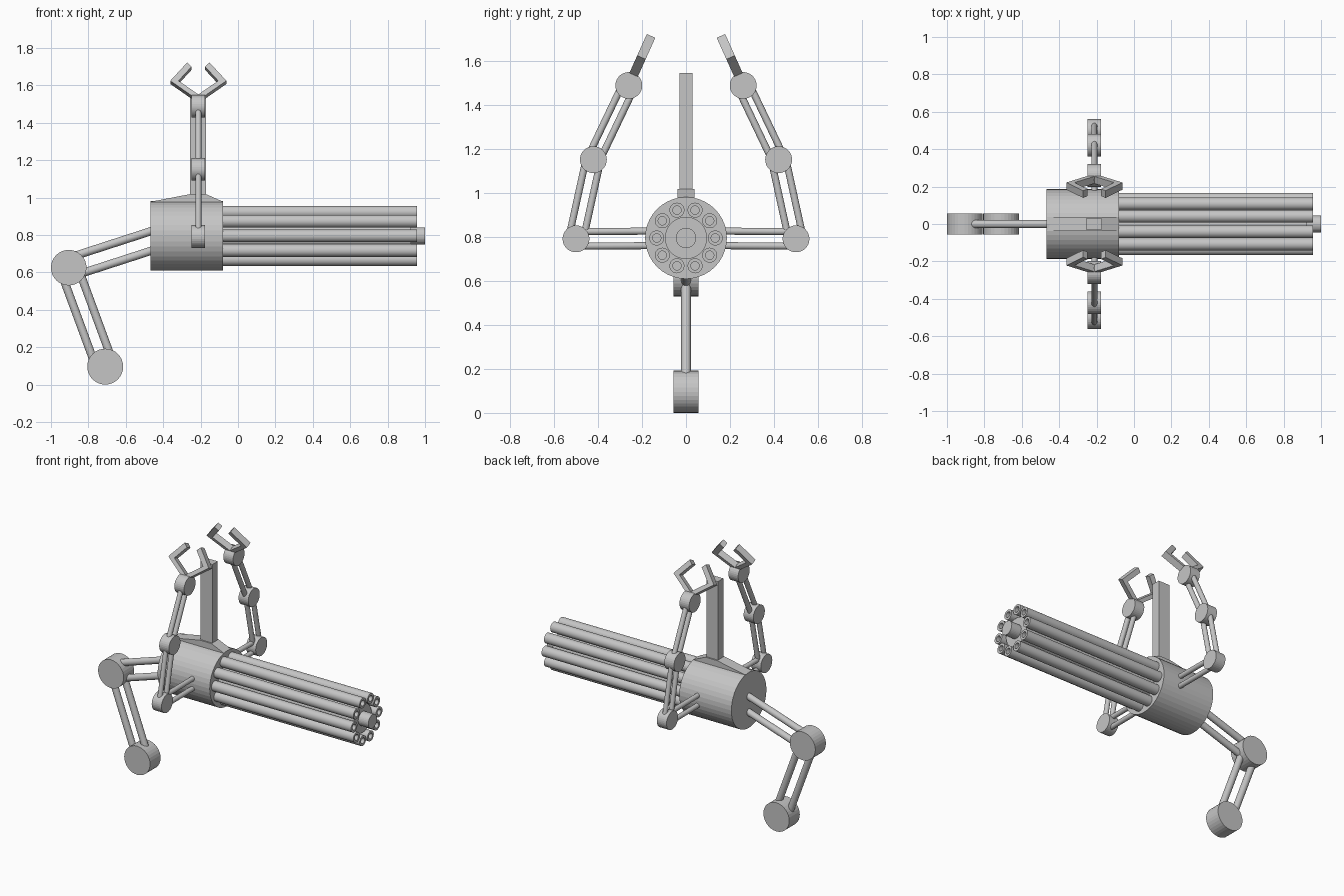
import bpy, bmesh, math
from mathutils import Vector

if "Cube" in bpy.data.objects:
    bpy.data.objects.remove(bpy.data.objects["Cube"])

grey = bpy.data.materials.new("gunmetal grey")
grey.diffuse_color = (0.56, 0.56, 0.56, 1)
grey.use_nodes = True
grey.node_tree.nodes["Principled BSDF"].inputs["Base Color"].default_value = grey.diffuse_color


def finish(bm, name):
    bmesh.ops.recalc_face_normals(bm, faces=bm.faces)
    me = bpy.data.meshes.new(name)
    bm.to_mesh(me)
    bm.free()
    me.materials.append(grey)
    ob = bpy.data.objects.new(name, me)
    bpy.context.collection.objects.link(ob)
    return ob


def cylinder(name, a, b, r, sides=32):
    """Capped cylinder from point a to point b."""
    a, b = Vector(a), Vector(b)
    bm = bmesh.new()
    bmesh.ops.create_cone(bm, cap_ends=True, segments=sides, radius1=r, radius2=r, depth=(b - a).length)
    rot = (b - a).to_track_quat('Z', 'Y').to_matrix().to_4x4()
    bmesh.ops.transform(bm, matrix=rot, verts=bm.verts)
    bmesh.ops.translate(bm, vec=(a + b) / 2, verts=bm.verts)
    return finish(bm, name)


def smooth(ob):
    for p in ob.data.polygons:
        p.use_smooth = len(p.vertices) == 4
    return ob


def prism(name, outline, thick):
    """Extrude an outline of 3D points by the vector thick, centred."""
    t = Vector(thick)
    bm = bmesh.new()
    face = bm.faces.new([bm.verts.new(Vector(p) - t / 2) for p in outline])
    ext = bmesh.ops.extrude_face_region(bm, geom=[face])
    bmesh.ops.translate(bm, vec=t, verts=[v for v in ext['geom'] if isinstance(v, bmesh.types.BMVert)])
    return finish(bm, name)


def twin_rods(name, a, b, axis, gap, r):
    """Two parallel rods, offset either side of the line a-b."""
    a, b = Vector(a), Vector(b)
    off = (b - a).normalized().cross(Vector(axis)) * gap / 2
    for s, tag in ((-1, "inner"), (1, "outer")):
        smooth(cylinder(f"{name}_{tag}", a + off * s, b + off * s, r, 24))


def hub(name, c, axis, half, r):
    c, h = Vector(c), Vector(axis) * half
    cylinder(name, c - h, c + h, r)


def tube(name, x0, x1, y, z, ro, ri, sides=24):
    """Barrel along x with an open bore."""
    bm = bmesh.new()
    loops = []
    for x, r in ((x0, ro), (x1, ro), (x1, ri), (x0, ri)):
        loops.append([bm.verts.new((x, y + r * math.cos(2 * math.pi * i / sides),
                                    z + r * math.sin(2 * math.pi * i / sides))) for i in range(sides)])
    for k in range(4):
        p, q = loops[k], loops[(k + 1) % 4]
        for i in range(sides):
            j = (i + 1) % sides
            f = bm.faces.new((p[i], p[j], q[j], q[i]))
            f.smooth = k in (0, 2)
    for a, b in zip(loops, loops[1:] + loops[:1]):
        for L in (a, b):
            for i in range(sides):
                e = bm.edges.get((L[i], L[(i + 1) % sides]))
                if e:
                    e.smooth = False
    finish(bm, name)


X, Y = (1, 0, 0), (0, 1, 0)
ZC = 0.795   # height of the barrel axis
AX = -0.212  # x of the arms and post

# Body, barrel core and tip
cylinder("body", (-0.467, 0, ZC), (-0.08, 0, ZC), 0.186, 40)
cylinder("barrel_core", (-0.1, 0, ZC), (0.925, 0, ZC), 0.096)
cylinder("core_tip", (0.9, 0, ZC), (1.0, 0, ZC), 0.046)

# Ring of ten barrels
for i in range(10):
    a = math.radians(36 * i)
    tube(f"barrel_{i + 1}", -0.09, 0.956, 0.133 * math.cos(a), ZC + 0.133 * math.sin(a), 0.034, 0.019)

# Saddle wedge and upright post
prism("saddle", [(-0.465, 0, 0.9), (-0.465, 0, 0.978), (-0.257, 0, 1.018), (-0.171, 0, 1.018),
                 (-0.08, 0, 0.978), (-0.08, 0, 0.9)], (0, 0.075, 0))
prism("post", [(-0.257, 0, 1.0), (-0.257, 0, 1.545), (-0.171, 0, 1.545), (-0.171, 0, 1.0)], (0, 0.057, 0))

# Arms with claws, one each side
for s, side in ((-1, "right"), (1, "left")):
    root = (AX, s * 0.16, ZC - 0.002)
    joints = [(AX, s * 0.5, 0.791), (AX, s * 0.421, 1.151), (AX, s * 0.26, 1.488)]
    for n, c in zip(("shoulder", "elbow", "wrist"), joints):
        hub(f"{side}_{n}_hub", c, X, 0.036, 0.061)
    chain = [root] + joints
    for n, a, b, gap in zip(("shoulder", "lower_arm", "upper_arm"), chain, chain[1:], (0.066, 0.066, 0.056)):
        twin_rods(f"{side}_{n}_rod", a, b, X, gap, 0.016)
    # Bent claw fingers lie in the plane of x and the wrist direction
    wrist = Vector(joints[2])
    up = Vector((0, -s * 0.41, 0.912))
    thick = up.cross(Vector(X)) * 0.042
    for m in (-1, 1):
        outline = [(0.012, 0.035), (0.15, 0.14), (0.06, 0.247), (0.036, 0.223), (0.106, 0.14), (0.0, 0.06)]
        prism(f"{side}_claw_{'rear' if m < 0 else 'front'}",
              [wrist + Vector((m * u, 0, 0)) + up * v for u, v in outline], thick)

# Rear leg
knee, foot = (-0.905, 0, 0.625), (-0.71, 0, 0.096)
hub("leg_knee_hub", knee, Y, 0.056, 0.095)
hub("leg_foot_hub", foot, Y, 0.056, 0.096)
twin_rods("leg_upper_rod", (-0.43, 0, 0.779), knee, Y, 0.1, 0.022)
twin_rods("leg_lower_rod", knee, foot, Y, 0.094, 0.022)
